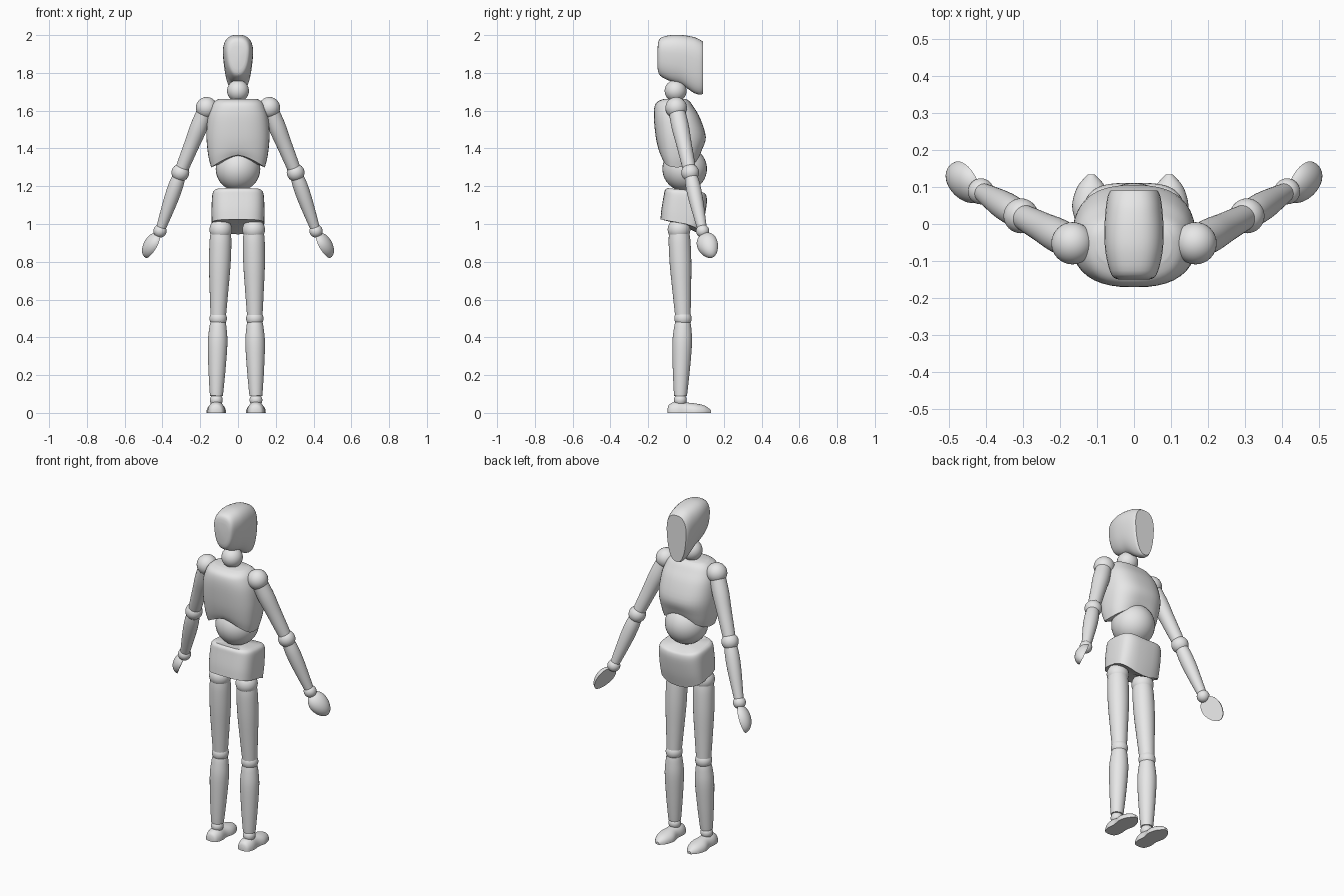
import bpy, bmesh
from math import sin, cos, pi, radians
from mathutils import Vector, Matrix

if "Cube" in bpy.data.objects:
    bpy.data.objects.remove(bpy.data.objects["Cube"])

GREY = (0.8, 0.8, 0.8, 1)
mat = bpy.data.materials.new("plain grey")
mat.use_nodes = True
mat.diffuse_color = GREY
mat.node_tree.nodes["Principled BSDF"].inputs["Base Color"].default_value = GREY

N = 40
ANGLES = [2 * pi * i / N for i in range(N)]


def finish(name, bm):
    bmesh.ops.recalc_face_normals(bm, faces=bm.faces)
    mesh = bpy.data.meshes.new(name)
    bm.to_mesh(mesh)
    bm.free()
    mesh.materials.append(mat)
    ob = bpy.data.objects.new(name, mesh)
    bpy.context.collection.objects.link(ob)
    bpy.ops.object.select_all(action='DESELECT')
    ob.select_set(True)
    bpy.context.view_layer.objects.active = ob
    bpy.ops.object.shade_smooth_by_angle(angle=radians(38))
    return ob


def smooth_sections(rows, steps=4):
    # Catmull-Rom interpolation between cross-section parameters
    out = []
    for i in range(len(rows) - 1):
        p, q = rows[i], rows[i + 1]
        o, r = rows[max(i - 1, 0)], rows[min(i + 2, len(rows) - 1)]
        for k in range(steps):
            t = k / steps
            out.append([b + t / 2 * (c - a + t * (2*a - 5*b + 4*c - d + t * (3*(b - c) + d - a)))
                        for a, b, c, d in zip(o, p, q, r)])
    return out + [list(rows[-1])]


def loft(name, rows, ring, dent=0.0):
    # skin through the rings; the first cap may be dented along z
    bm = bmesh.new()
    loops = [[bm.verts.new(p) for p in ring(*s)] for s in smooth_sections(rows)]
    for a, b in zip(loops, loops[1:]):
        for i in range(N):
            j = (i + 1) % N
            bm.faces.new((a[i], a[j], b[j], b[i]))
    for loop, lift in ((loops[0], dent), (loops[-1], 0)):
        mid = sum((v.co for v in loop), Vector()) / N + Vector((0, 0, lift))
        centre = bm.verts.new(mid)
        for i in range(N):
            bm.faces.new((loop[i], loop[(i + 1) % N], centre))
    return finish(name, bm)


def power(v, p):
    return (1 if v >= 0 else -1) * abs(v) ** (2 / p)


def ball(name, centre, r):
    bm = bmesh.new()
    bmesh.ops.create_uvsphere(bm, u_segments=32, v_segments=20, radius=r,
                              matrix=Matrix.Translation(centre))
    return finish(name, bm)


def limb(name, a, b, profile):
    # turned wooden segment from a to b
    a, b = Vector(a), Vector(b)
    d = b - a
    u = d.cross(Vector((0, 1, 0))).normalized()
    v = d.cross(u).normalized()
    return loft(name, profile,
                lambda t, r: [a + d * t + r * (u * cos(k) + v * sin(k)) for k in ANGLES])


# Head: lofted from the rounded back to the flat face
def head_ring(y, low, high, w):
    pts = []
    for k in ANGLES:
        s = power(sin(k), 2.5)
        x = w * power(cos(k), 2.5) * (0.88 + 0.17 * s)
        pts.append(Vector((x, y, (low + high) / 2 + (high - low) / 2 * s)))
    return pts


loft("head", [(-.15, 1.82, 1.94, .045), (-.137, 1.785, 1.983, .067), (-.08, 1.755, 2, .084),
              (-.02, 1.735, 2, .088), (.04, 1.695, 1.99, .084), (.075, 1.685, 1.975, .078),
              (.09, 1.69, 1.965, .07)], head_ring)
ball("neck_ball", (0, -.055, 1.705), .058)


# Chest: boxy shell whose lower rim arches up at front and back
def chest_ring(z, w, back, front, arch):
    pts = []
    for k in ANGLES:
        c, s = power(cos(k), 2.6), power(sin(k), 2.6)
        y = -.05 + (front + .05 if s > 0 else -.05 - back) * s
        pts.append(Vector((w * c, y, z + arch * (1 - abs(c) ** 1.5))))
    return pts


loft("chest", [(1.3, .142, -.13, .07, .065), (1.36, .157, -.145, .085, .035),
               (1.46, .167, -.16, .105, 0), (1.56, .161, -.17, .075, 0),
               (1.62, .143, -.167, .04, 0), (1.648, .125, -.15, .02, 0),
               (1.663, .1, -.115, 0, 0)], chest_ring, dent=.03)
ball("belly_ball", (0, -.007, 1.292), .118)


# Pelvis: front edge hangs lower in the middle
def pelvis_ring(z, w, back, front, drop):
    pts = []
    for k in ANGLES:
        c, s = power(cos(k), 3.4), power(sin(k), 3.4)
        y = (front if s > 0 else -back) * s
        sag = drop * (s + 1) / 2 * (1 - .5 * max(0, abs(c) - .25))
        pts.append(Vector((w * c, y, z - sag)))
    return pts


loft("pelvis", [(1.025, .139, -.135, .075, .08), (1.08, .14, -.13, .095, .06),
                (1.15, .138, -.118, .11, .04), (1.178, .132, -.112, .108, .03),
                (1.19, .118, -.1, .098, .03)], pelvis_ring)


def hand(name, s):
    # half egg with its flat palm turned inwards
    d = Vector((-.5 * s, .35, -.79)).normalized()
    n = Vector((.8 * s, .35, -.35))
    n = (n - d * n.dot(d)).normalized()
    w = d.cross(n)
    bm = bmesh.new()
    bmesh.ops.create_uvsphere(bm, u_segments=32, v_segments=20, radius=1)
    cut = bmesh.ops.bisect_plane(bm, geom=bm.verts[:] + bm.edges[:] + bm.faces[:],
                                 plane_co=(0, 0, 0), plane_no=(0, 0, 1), clear_outer=True)
    rim = [e for e in cut["geom_cut"] if isinstance(e, bmesh.types.BMEdge)]
    bmesh.ops.holes_fill(bm, edges=rim, sides=0)
    centre = Vector((-.452 * s, .117, .885))
    for v in bm.verts:
        x, y, z = v.co
        v.co = centre + d * x * .077 + w * y * .056 * (1 - .15 * x) + n * z * .047
    finish(name, bm)


def foot_ring(cx):
    def ring(y, w, h):
        return [Vector((cx + w * cos(k), y, h * max(0, sin(k)) ** .8)) for k in ANGLES]
    return ring


UPPER_ARM = [(.08, .044), (.3, .046), (.55, .041), (.8, .037), (.95, .034)]
FOREARM = [(.06, .034), (.22, .039), (.45, .038), (.75, .031), (.96, .025)]
THIGH = [(.04, .054), (.15, .058), (.4, .057), (.7, .049), (.97, .041)]
SHIN = [(.04, .04), (.12, .046), (.3, .052), (.6, .046), (.85, .038), (.95, .034)]

# s = 1 is the -x side, s = -1 the +x side
for s, side in ((1, "right"), (-1, "left")):
    shoulder = (-.166 * s, -.052, 1.615)
    elbow = (-.305 * s, .022, 1.272)
    wrist = (-.413 * s, .088, .963)
    ball(side + "_shoulder_ball", shoulder, .057)
    limb(side + "_upper_arm", shoulder, elbow, UPPER_ARM)
    ball(side + "_elbow_ball", elbow, .047)
    limb(side + "_forearm", elbow, wrist, FOREARM)
    ball(side + "_wrist_ball", wrist, .035)
    hand(side + "_hand", s)

    # legs sit a touch off centre
    hip = (-.004 - .087 * s, -.037, .97)
    knee = (-.008 - .097 * s, -.016, .5)
    ankle = (-.01 - .105 * s, -.03, .068)
    ball(side + "_hip_ball", hip, .06)
    limb(side + "_thigh", hip, knee, THIGH)
    ball(side + "_knee_ball", knee, .046)
    limb(side + "_shin", knee, ankle, SHIN)
    ball(side + "_ankle_ball", ankle, .034)
    loft(side + "_foot", [(-.098, .012, .02), (-.088, .034, .045), (-.05, .046, .06),
                          (0, .043, .055), (.05, .052, .05), (.1, .038, .038),
                          (.133, .01, .014)], foot_ring(ankle[0]))
